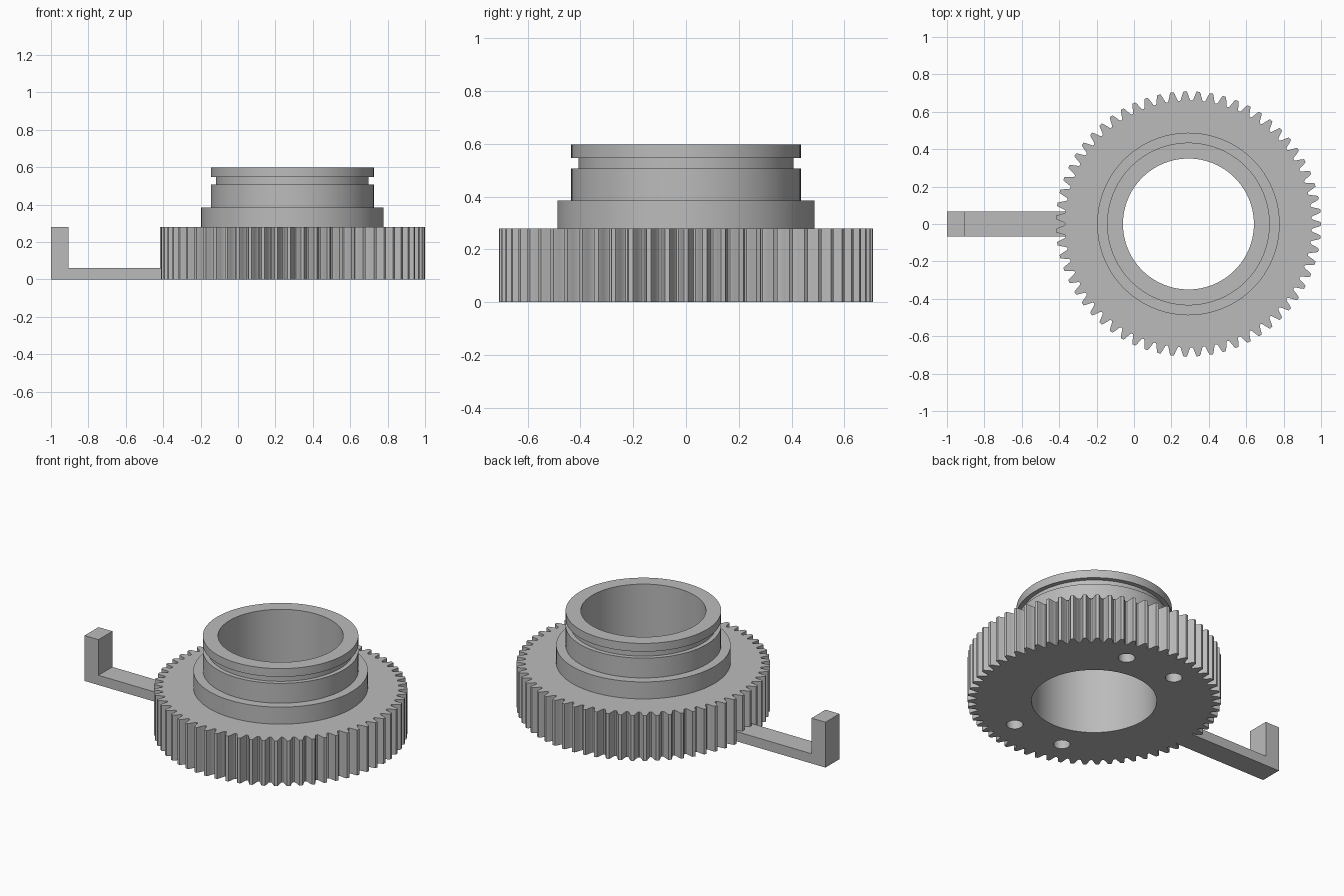
import bpy, bmesh, math

cube = bpy.data.objects.get("Cube")
if cube:
    bpy.data.objects.remove(cube, do_unlink=True)

CX = 0.291          # gear axis
BORE = 0.35
TEETH = 63
SEG = 96
GEAR_TOP = 0.28

grey = bpy.data.materials.new("plain grey")
grey.use_nodes = True
colour = (0.5, 0.5, 0.5, 1)
grey.diffuse_color = colour
grey.node_tree.nodes["Principled BSDF"].inputs["Base Color"].default_value = colour


def make_object(name, bm):
    bmesh.ops.recalc_face_normals(bm, faces=bm.faces)
    mesh = bpy.data.meshes.new(name)
    bm.to_mesh(mesh)
    bm.free()
    mesh.materials.append(grey)
    obj = bpy.data.objects.new(name, mesh)
    bpy.context.collection.objects.link(obj)
    return obj


def activate(obj):
    bpy.ops.object.select_all(action='DESELECT')
    obj.select_set(True)
    bpy.context.view_layer.objects.active = obj


def smooth(obj):
    activate(obj)
    bpy.ops.object.shade_smooth_by_angle(angle=math.radians(30))


def prism(name, points, direction):
    """Extrude a closed outline of 3D points along a direction."""
    bm = bmesh.new()
    face = bm.faces.new([bm.verts.new(p) for p in points])
    result = bmesh.ops.extrude_face_region(bm, geom=[face], use_keep_orig=True)
    moved = [g for g in result["geom"] if isinstance(g, bmesh.types.BMVert)]
    bmesh.ops.translate(bm, vec=direction, verts=moved)
    return make_object(name, bm)


def circle(x, y, z, radius, count):
    return [(x + radius * math.cos(math.tau * i / count),
             y + radius * math.sin(math.tau * i / count), z) for i in range(count)]


def cut(obj, name, x, y, radius, bottom, top, count):
    cutter = prism(name, circle(x, y, bottom, radius, count), (0, 0, top - bottom))
    cutter.hide_render = True
    activate(obj)
    mod = obj.modifiers.new(name, 'BOOLEAN')
    mod.operation = 'DIFFERENCE'
    mod.solver = 'EXACT'
    mod.object = cutter
    bpy.ops.object.modifier_apply(modifier=mod.name)
    bpy.data.objects.remove(cutter, do_unlink=True)


# Toothed wheel: half-width (in pitches) and radius up one tooth flank
flank = [(0.44, 0.660), (0.37, 0.665), (0.25, 0.687), (0.19, 0.699), (0.12, 0.709)]
tooth = [(-w, r) for w, r in flank] + [(w, r) for w, r in reversed(flank)]
outline = []
for i in range(TEETH):
    for w, r in tooth:
        a = math.tau * (i + w) / TEETH
        outline.append((CX + r * math.cos(a), r * math.sin(a), 0))
gear = prism("gear_wheel", outline, (0, 0, GEAR_TOP))

# Centre bore and four blind holes in the underside
cut(gear, "bore_cutter", CX, 0, BORE, -0.1, 0.5, SEG)
for sx in (-1, 1):
    for sy in (-1, 1):
        cut(gear, "hole_cutter", CX + sx * 0.172, sy * 0.487, 0.047, -0.1, 0.2, 32)
smooth(gear)

# Stepped hub with a groove under its rim, turned around the gear axis
profile = [(0.488, GEAR_TOP), (0.488, 0.385), (0.435, 0.385), (0.435, 0.507),
           (0.408, 0.507), (0.408, 0.547), (0.435, 0.547), (0.435, 0.598),
           (BORE, 0.598), (BORE, GEAR_TOP)]
bm = bmesh.new()
rings = [[bm.verts.new(p) for p in circle(CX, 0, z, r, SEG)] for r, z in profile]
for low, high in zip(rings, rings[1:]):
    for i in range(SEG):
        j = (i + 1) % SEG
        bm.faces.new((low[i], low[j], high[j], high[i]))
hub = make_object("stepped_hub", bm)
smooth(hub)

# Flat arm with an upright end post
half = 0.068
side = [(-1, 0), (-0.366, 0), (-0.366, 0.06), (-0.905, 0.06),
        (-0.905, GEAR_TOP), (-1, GEAR_TOP)]
prism("lever_arm", [(x, -half, z) for x, z in side], (0, 2 * half, 0))
